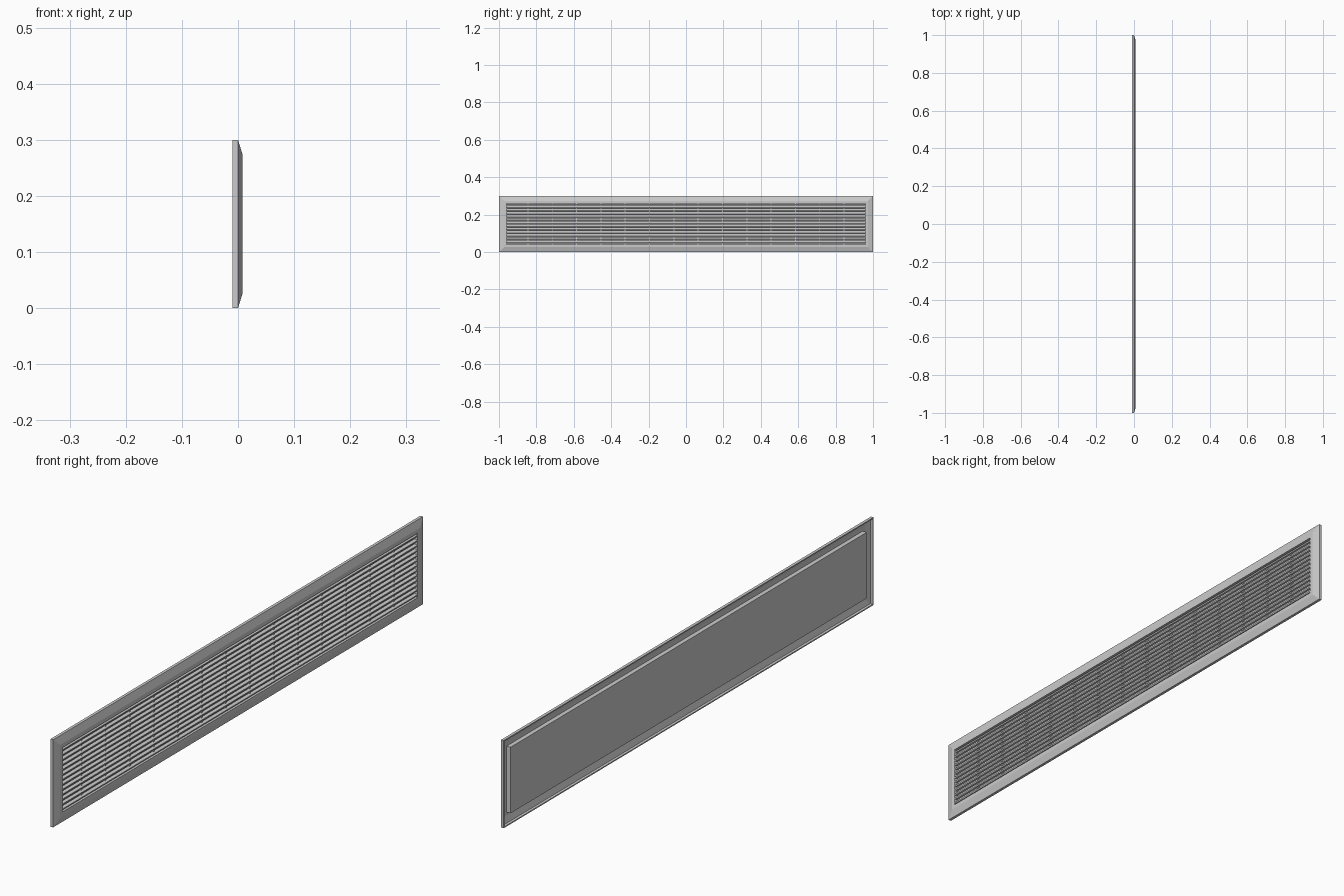
import bpy, bmesh, math
from mathutils import Matrix

if "Cube" in bpy.data.objects:
    bpy.data.objects.remove(bpy.data.objects["Cube"])

LENGTH, HEIGHT = 2.0, 0.3
INSET = 0.04  # frame edge to opening


def finish(bm, name):
    bmesh.ops.recalc_face_normals(bm, faces=bm.faces)
    me = bpy.data.meshes.new(name)
    bm.to_mesh(me)
    bm.free()
    ob = bpy.data.objects.new(name, me)
    bpy.context.collection.objects.link(ob)
    return ob


def box(bm, centre, size, tilt=0.0):
    m = (Matrix.Translation(centre) @ Matrix.Rotation(tilt, 4, 'Y')
         @ Matrix.Diagonal((*size, 1)))
    bmesh.ops.create_cube(bm, size=1, matrix=m)


# Mitred frame: (inset, x) section swept round the rectangle,
# a thin hollow flange with the throat wall projecting behind it
section = [(0, -0.01), (0, 0), (0.026, 0.008), (INSET, 0.008),
           (INSET, -0.01), (0.037, -0.01), (0.037, 0.005),
           (0.026, 0.005), (0.004, -0.001), (0.004, -0.01)]
bm = bmesh.new()
loops = []
for inset, x in section:
    y, z0, z1 = LENGTH / 2 - inset, inset, HEIGHT - inset
    loops.append([bm.verts.new((x, a, b)) for a, b in
                  ((-y, z0), (y, z0), (y, z1), (-y, z1))])
for i, a in enumerate(loops):
    b = loops[(i + 1) % len(loops)]
    for j in range(4):
        k = (j + 1) % 4
        bm.faces.new((a[j], a[k], b[k], b[j]))
finish(bm, "frame")

# Closed back plate of the throat
inner_y, inner_z = LENGTH - 2 * INSET, HEIGHT - 2 * INSET
bm = bmesh.new()
box(bm, (-0.009, 0, HEIGHT / 2), (0.002, inner_y, inner_z))
finish(bm, "back_plate")

# Horizontal louvre slats, slightly tilted
bm = bmesh.new()
count = 13
pitch = inner_z / count
for i in range(count):
    box(bm, (0.001, 0, INSET + pitch * (i + 0.5)), (0.011, inner_y, 0.005),
        math.radians(15))
finish(bm, "louvre_slats")

# Vertical support bars behind the slat fronts
bm = bmesh.new()
for i in range(14):
    box(bm, (-0.004, (i - 6.5) * 0.13, HEIGHT / 2), (0.008, 0.005, inner_z))
finish(bm, "support_bars")
